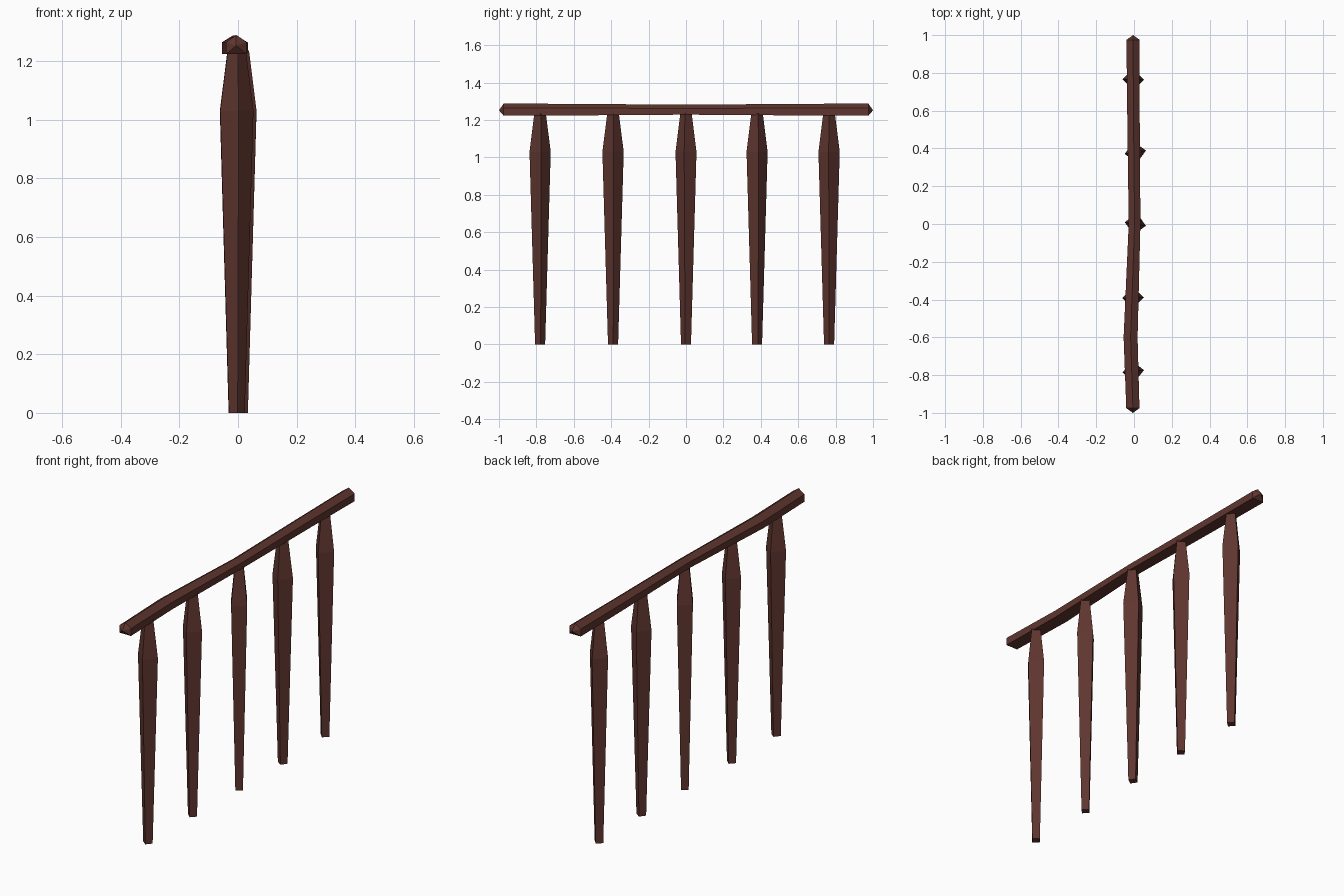
import bpy, bmesh
from math import cos, sin, radians

if "Cube" in bpy.data.objects:
    bpy.data.objects.remove(bpy.data.objects["Cube"])

wood = bpy.data.materials.new("dark_red_brown_wood")
wood.diffuse_color = (0.115, 0.036, 0.028, 1)
wood.use_nodes = True
wood.node_tree.nodes["Principled BSDF"].inputs["Base Color"].default_value = wood.diffuse_color


def loft(name, rings, start_tip=None, end_tip=None):
    """Skin a list of point rings; close each end with a face or a pointed tip."""
    bm = bmesh.new()
    loops = [[bm.verts.new(p) for p in r] for r in rings]
    n = len(loops[0])
    for a, b in zip(loops, loops[1:]):
        for i in range(n):
            j = (i + 1) % n
            bm.faces.new((a[i], a[j], b[j], b[i]))
    for loop, tip in ((loops[0], start_tip), (loops[-1], end_tip)):
        if tip is None:
            bm.faces.new(loop)
        else:
            t = bm.verts.new(tip)
            for i in range(n):
                bm.faces.new((loop[i], loop[(i + 1) % n], t))
    bmesh.ops.recalc_face_normals(bm, faces=bm.faces)
    me = bpy.data.meshes.new(name)
    bm.to_mesh(me)
    bm.free()
    me.materials.append(wood)
    ob = bpy.data.objects.new(name, me)
    bpy.context.collection.objects.link(ob)
    return ob


# Tapered square posts, each turned slightly differently: x, y, twist in degrees
posts = [(-0.004, -0.78, 6), (-0.005, -0.39, 2), (0.007, 0.0, -10),
         (0.007, 0.38, 9), (-0.004, 0.765, -2)]
profile = [(0.027, 0), (0.057, 1.03), (0.031, 1.235)]   # radius, height
for k, (x, y, twist) in enumerate(posts):
    rings = [[(x + r * cos(radians(twist + 90 * i)),
               y + r * sin(radians(twist + 90 * i)), z) for i in range(4)]
             for r, z in profile]
    loft(f"post_{k + 1}", rings)

# Hand rail: house-shaped section along a slightly crooked path, pointed ends
path = [(-0.975, -0.006, 0.035, 1.0), (-0.6, -0.018, 0.037, 0.95),
        (0.0, 0.003, 0.031, 0.82), (0.6, -0.003, 0.033, 0.95),
        (0.975, -0.005, 0.035, 1.0)]                     # y, x, half width, scale
rings = []
for y, x, w, s in path:
    z = 1.254
    rings.append([(x - w, y, z - 0.031 * s), (x + w, y, z - 0.031 * s),
                  (x + w, y, z + 0.01 * s), (x, y, z + 0.034 * s),
                  (x - w, y, z + 0.01 * s)])
loft("hand_rail", rings, (-0.006, -1, 1.252), (-0.005, 1, 1.252))
